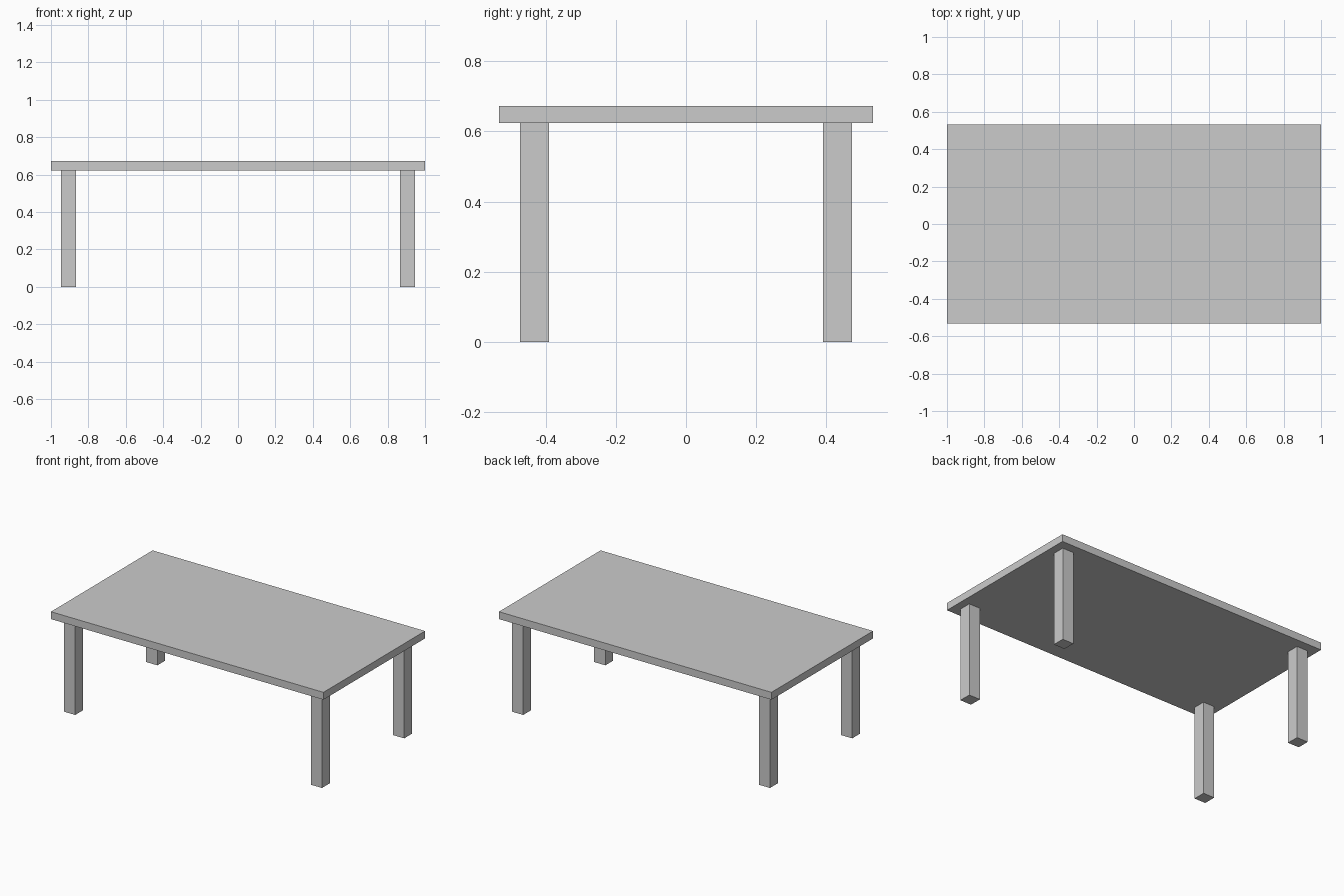
import bpy

if "Cube" in bpy.data.objects:
    bpy.data.objects.remove(bpy.data.objects["Cube"])


def box(name, center, size):
    """Add a box with its size baked into the mesh."""
    bpy.ops.mesh.primitive_cube_add(size=1, location=center)
    obj = bpy.context.object
    obj.name = name
    obj.scale = size
    bpy.ops.object.transform_apply(location=False, rotation=False, scale=True)
    return obj


TOP_Z, UNDER_Z = 0.672, 0.623
LEG = 0.082
LEG_X, LEG_Y = 0.906, 0.431

# Table top slab
box("table_top", (0, 0, (TOP_Z + UNDER_Z) / 2), (2.0, 1.065, TOP_Z - UNDER_Z))

# Four square legs, inset from the corners
for y_name, sy in (("front", -1), ("back", 1)):
    for x_name, sx in (("left", -1), ("right", 1)):
        box(f"{y_name}_{x_name}_leg",
            (sx * LEG_X, sy * LEG_Y, UNDER_Z / 2),
            (LEG, LEG, UNDER_Z))
